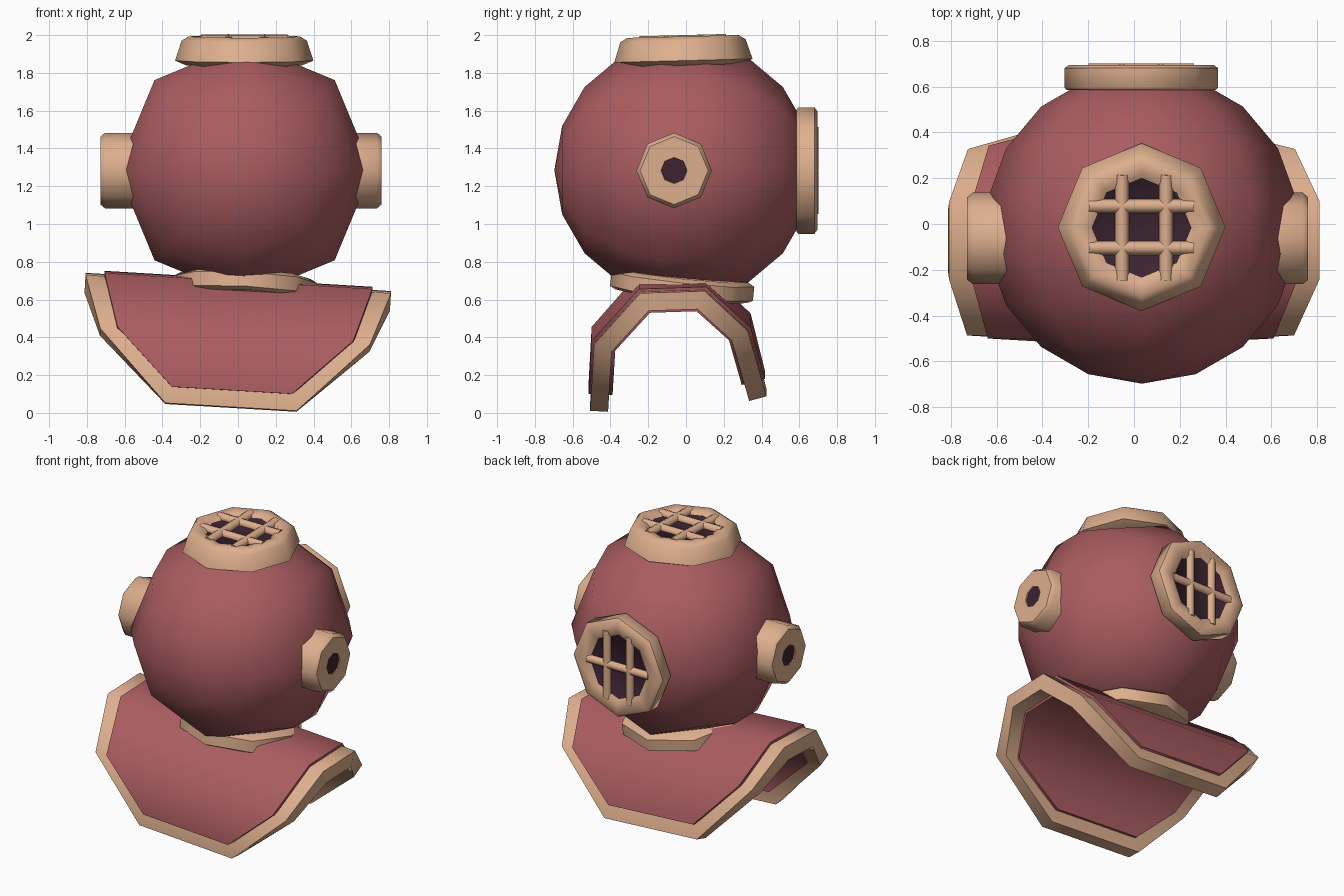
import bpy, bmesh, math
from mathutils import Matrix, Vector

if "Cube" in bpy.data.objects:
    bpy.data.objects.remove(bpy.data.objects["Cube"])


def material(name, rgb):
    m = bpy.data.materials.new(name)
    m.diffuse_color = (*rgb, 1)
    m.use_nodes = True
    m.node_tree.nodes["Principled BSDF"].inputs["Base Color"].default_value = m.diffuse_color
    return m


RED = material("dull red", (0.40, 0.108, 0.118))
TAN = material("pale copper", (0.73, 0.43, 0.27))
DARK = material("dark glass", (0.045, 0.017, 0.03))


def finish(name, bm, mats, matrix=Matrix(), angle=50):
    bmesh.ops.recalc_face_normals(bm, faces=bm.faces[:])
    bm.transform(matrix)
    me = bpy.data.meshes.new(name)
    bm.to_mesh(me)
    bm.free()
    for m in mats:
        me.materials.append(m)
    ob = bpy.data.objects.new(name, me)
    bpy.context.collection.objects.link(ob)
    bpy.context.view_layer.objects.active = ob
    bpy.ops.object.select_all(action='DESELECT')
    ob.select_set(True)
    bpy.ops.object.shade_smooth_by_angle(angle=math.radians(angle))
    return ob


def place(loc, rx=0, ry=0, rz=0):
    rot = [Matrix.Rotation(math.radians(a), 4, ax) for a, ax in ((rz, 'Z'), (ry, 'Y'), (rx, 'X'))]
    return Matrix.Translation(loc) @ rot[0] @ rot[1] @ rot[2]


def ring(name, profile, matrix, glass=True):
    """Eight-sided turned part; the last profile loop is closed (dark if glass)."""
    bm = bmesh.new()
    loops = [[bm.verts.new((r * math.cos(k * math.pi / 4), r * math.sin(k * math.pi / 4), h))
              for k in range(8)] for r, h in profile]
    for a, b in zip(loops, loops[1:]):
        for k in range(8):
            n = (k + 1) % 8
            bm.faces.new((a[k], a[n], b[n], b[k]))
    bm.faces.new(loops[0][::-1])
    bm.faces.new(loops[-1]).material_index = 1 if glass else 0
    return finish(name, bm, [TAN, DARK], matrix)


def bars(name, pieces, radius, length, matrix):
    """Grille bars: (x, y, along_x) in the plane of a window."""
    bm = bmesh.new()
    for x, y, along_x in pieces:
        m = place((x, y, 0), 0, 90, 0) if along_x else place((x, y, 0), 90, 0, 0)
        bmesh.ops.create_cone(bm, cap_ends=True, segments=8, radius1=radius,
                              radius2=radius, depth=length, matrix=m)
    return finish(name, bm, [TAN], matrix)


# helmet ball, poles facing front and back
bm = bmesh.new()
bmesh.ops.create_uvsphere(bm, u_segments=8, v_segments=9, radius=0.685)
finish("helmet_ball", bm, [RED], place((0.035, -0.012, 1.285), 90), 180)

# top window with grille
top = place((0.033, -0.013, 1.84), 1.5, 0, 0)
ring("top_window", [(0.31, 0), (0.366, 0.025), (0.332, 0.13), (0.295, 0.153),
                    (0.235, 0.145), (0.218, 0.127)], top)
bars("top_grille", [(0, 0.095, True), (0, -0.088, True), (-0.085, 0, False), (0.107, 0, False)],
     0.03, 0.46, top @ Matrix.Translation((0, 0, 0.13)))

# back window with grille
back = place((0.032, 0.585, 1.283), -90)
ring("back_window", [(0.325, 0), (0.335, 0.01), (0.335, 0.095), (0.315, 0.11),
                     (0.235, 0.105), (0.218, 0.089)], back)
bars("back_grille", [(-0.085, 0, False), (0.085, 0, False), (0, 0, True)],
     0.028, 0.46, back @ Matrix.Translation((0, 0, 0.088)))

# side windows
for side, s in (("right", 1), ("left", -1)):
    ring(side + "_window", [(0.2, 0.5), (0.2, 0.72), (0.18, 0.744), (0.07, 0.744), (0.068, 0.738)],
         place((0.016, -0.063, 1.283), 0, 90 * s, 0))

# neck collar
ring("neck_collar", [(0.35, -0.055), (0.38, -0.04), (0.38, 0.035), (0.345, 0.055)],
     place((0.037, -0.02, 0.672), -6, 3, 0), False)


def saddle(name, stations, thick, mat, bevel):
    """Bent plate over the shoulders; stations are (y, z, half width)."""
    pts = [Vector((y, z)) for y, z, w in stations]
    bm = bmesh.new()
    rows = []
    for i, (p, st) in enumerate(zip(pts, stations)):
        dirs = [(pts[j + 1] - pts[j]).normalized() for j in (i - 1, i) if 0 <= j < len(pts) - 1]
        t = sum(dirs, Vector((0, 0))).normalized()
        n = Vector((-t.y, t.x))
        off = n * thick / 2 / t.dot(dirs[0])
        w = st[2]
        rows.append([bm.verts.new((x, *(p + o))) for x, o in
                     ((-w, off), (w, off), (w, -off), (-w, -off))])
    for a, b in zip(rows, rows[1:]):
        for k in range(4):
            n = (k + 1) % 4
            bm.faces.new((a[k], a[n], b[n], b[k]))
    bm.faces.new(rows[0][::-1])
    bm.faces.new(rows[-1])
    if bevel:
        # round the long borders of the rim
        edge = [e for e in bm.edges if len(e.link_faces) == 2 and
                e.calc_face_angle(0) > math.radians(65)
                and (e.verts[0].co - e.verts[1].co).length > thick * 1.3]
        bmesh.ops.bevel(bm, geom=edge, offset=bevel, segments=1, affect='EDGES', profile=0.5)
    m = Matrix.Translation((0, 0, 0.66)) @ Matrix.Rotation(math.radians(3.4), 4, 'Y') \
        @ Matrix.Translation((0, 0, -0.66))
    finish(name, bm, [mat], m)


# copper border plate, with a thicker red plate set inside its outline
saddle("shoulder_rim", [(-0.46, 0.028, 0.348), (-0.44, 0.385, 0.715), (-0.22, 0.635, 0.81),
                        (0.08, 0.645, 0.81), (0.285, 0.45, 0.715), (0.38, 0.095, 0.348)],
       0.095, TAN, 0.022)
saddle("shoulder_plate", [(-0.453, 0.115, 0.318), (-0.437, 0.392, 0.625), (-0.22, 0.635, 0.71),
                          (0.08, 0.645, 0.71), (0.285, 0.455, 0.625), (0.357, 0.182, 0.318)],
       0.128, RED, 0)
